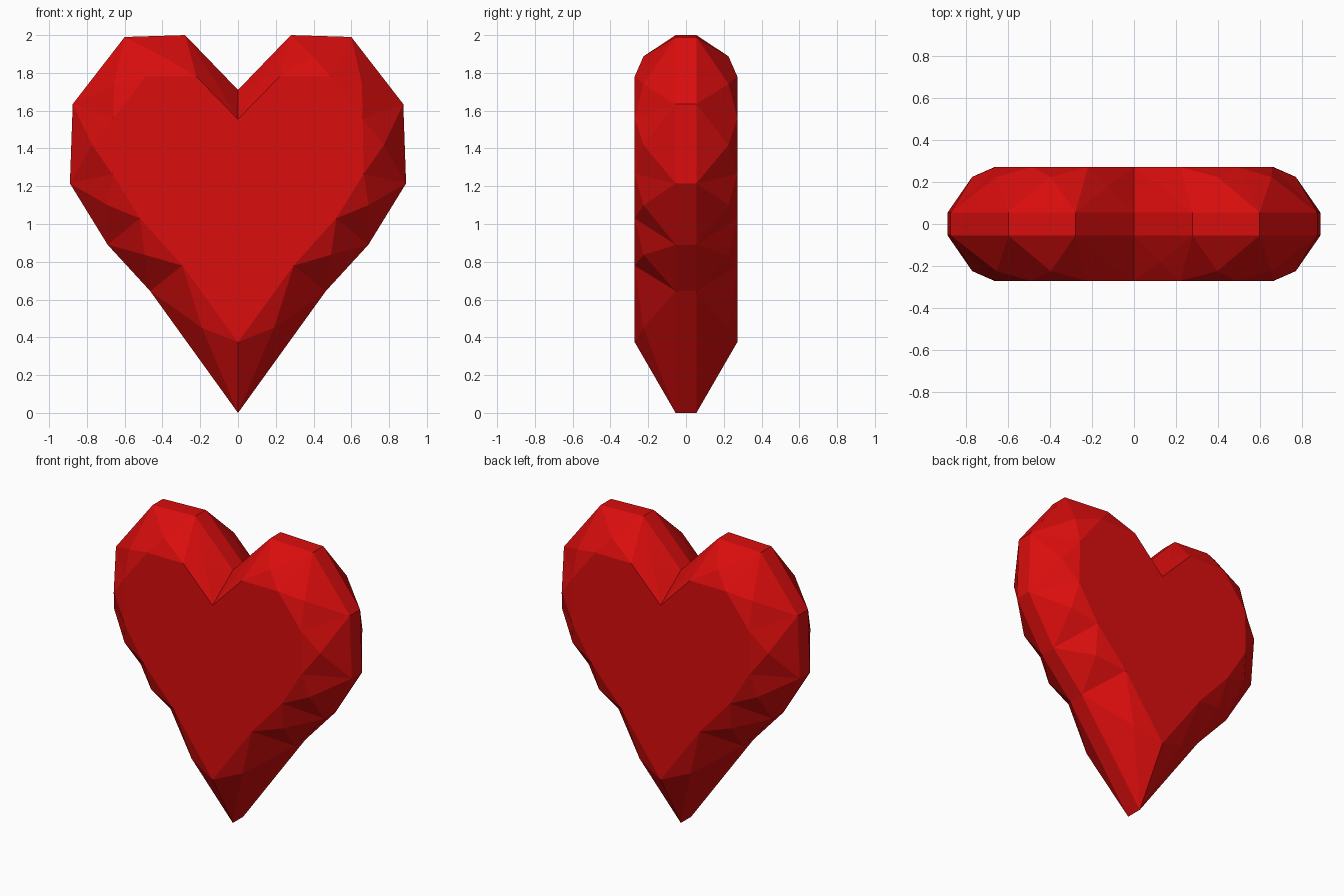
import bpy
import bmesh

cube = bpy.data.objects.get("Cube")
if cube:
    bpy.data.objects.remove(cube)

# Flat red material
red = bpy.data.materials.new("gem red")
red.use_nodes = True
colour = (0.70, 0.004, 0.004, 1)
red.diffuse_color = colour
red.node_tree.nodes["Principled BSDF"].inputs["Base Color"].default_value = colour

# Half outlines (x, z), from the notch round to the bottom tip
RIM = [(0, 1.71), (0.28, 2.0), (0.6, 1.99), (0.875, 1.635),
       (0.89, 1.215), (0.69, 0.89), (0.465, 0.645), (0, 0.0)]
FACE = [(0, 1.555), (0.22, 1.78), (0.49, 1.78), (0.66, 1.56),
        (0.665, 1.265), (0.52, 1.03), (0.295, 0.78), (0, 0.375)]
RIM_Y, FACET_Y, NOTCH_Y, FACE_Y = 0.055, 0.225, 0.18, 0.272


def full_outline(half):
    """Mirror a half outline into a closed loop."""
    return half + [(-x, z) for x, z in half[-2:0:-1]]


bm = bmesh.new()
rim, face = full_outline(RIM), full_outline(FACE)
count = len(rim)
rims = {}
for side in (-1, 1):
    outer = [bm.verts.new((x, side * RIM_Y, z)) for x, z in rim]
    inner = [bm.verts.new((x, side * FACE_Y, z)) for x, z in face]
    rims[side] = outer
    # Large flat face
    bm.faces.new(inner)
    # Bevel: each segment is a four-sided facet raised at its centre
    for i in range(count):
        j = (i + 1) % count
        corners = [outer[i], outer[j], inner[j], inner[i]]
        x = sum(v.co.x for v in corners) / 4
        z = sum(v.co.z for v in corners) / 4
        y = NOTCH_Y if i in (0, count - 1) else FACET_Y
        peak = bm.verts.new((x, side * y, z))
        for k in range(4):
            bm.faces.new((corners[k], corners[(k + 1) % 4], peak))

# Narrow band around the edge
for i in range(count):
    j = (i + 1) % count
    bm.faces.new((rims[-1][i], rims[-1][j], rims[1][j], rims[1][i]))

bmesh.ops.recalc_face_normals(bm, faces=bm.faces[:])
mesh = bpy.data.meshes.new("faceted_heart")
bm.to_mesh(mesh)
bm.free()
mesh.materials.append(red)
heart = bpy.data.objects.new("faceted_heart", mesh)
bpy.context.collection.objects.link(heart)
